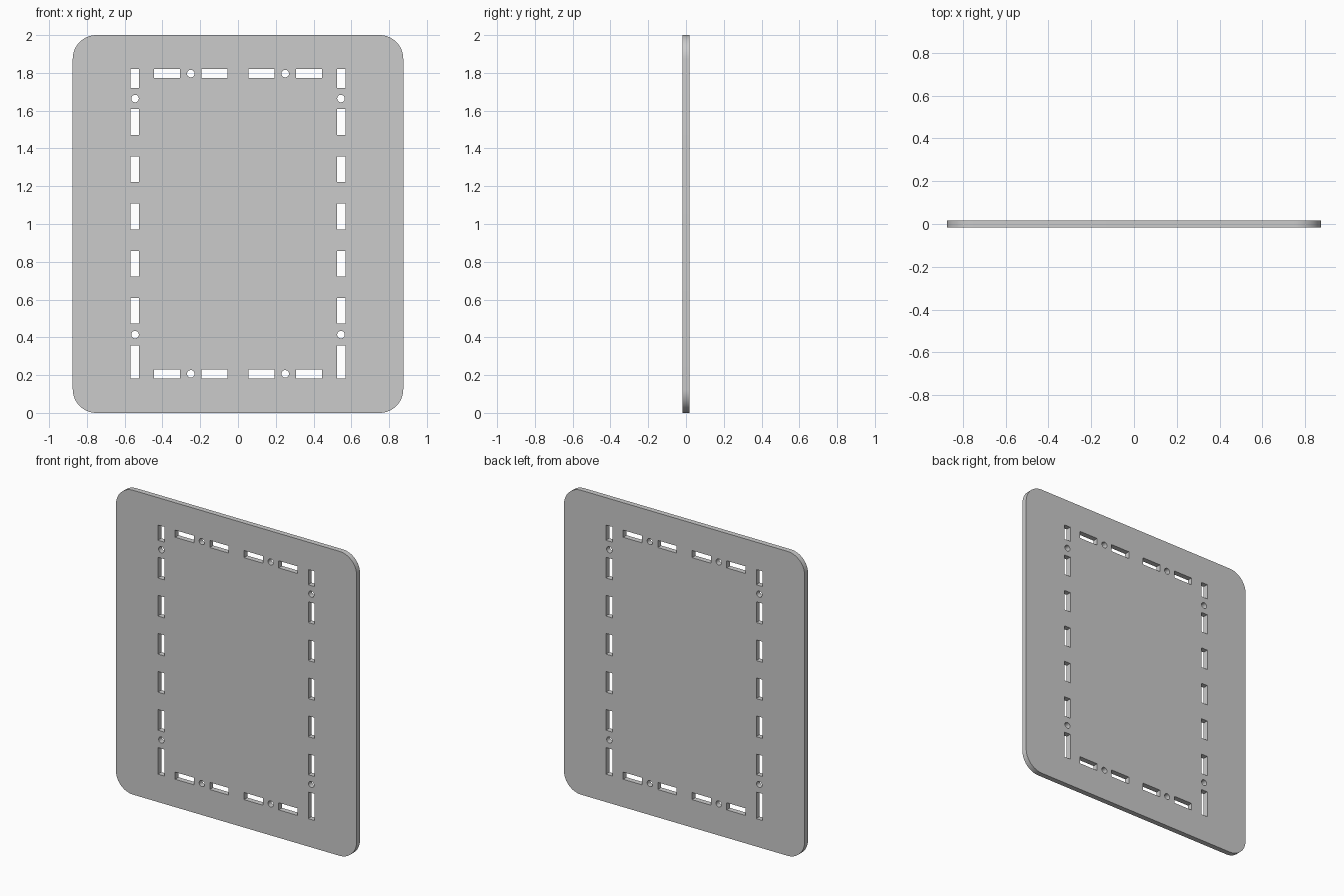
import bpy, bmesh
from math import sin, cos, pi

if "Cube" in bpy.data.objects:
    bpy.data.objects.remove(bpy.data.objects["Cube"])

W, H, T, R = 0.875, 2.0, 0.035, 0.125   # half width, height, thickness, corner radius

curve = bpy.data.curves.new("plate_profile", 'CURVE')
curve.dimensions = '2D'
curve.fill_mode = 'BOTH'
curve.extrude = T / 2


def loop(points):
    s = curve.splines.new('POLY')
    s.points.add(len(points) - 1)
    for p, (x, z) in zip(s.points, points):
        p.co = (x, z, 0, 1)
    s.use_cyclic_u = True


def arc(cx, cz, r, a0, a1, n):
    return [(cx + r * cos(a0 + (a1 - a0) * i / n),
             cz + r * sin(a0 + (a1 - a0) * i / n)) for i in range(n + 1)]


def slot(x0, x1, z0, z1):
    for s in (1, -1):
        loop([(s * x0, z0), (s * x1, z0), (s * x1, z1), (s * x0, z1)])


def hole(x, z, r=0.02):
    for s in (1, -1):
        loop(arc(s * x, z, r, 0, 2 * pi, 24)[:-1])


# Rounded outline
outline = []
for k, (cx, cz) in enumerate([(W - R, H - R), (R - W, H - R), (R - W, R), (W - R, R)]):
    outline += arc(cx, cz, R, k * pi / 2, (k + 1) * pi / 2, 12)
loop(outline)

# Vertical slots down both sides
slot(0.523, 0.57, 1.72, 1.82)
slot(0.523, 0.57, 0.183, 0.358)
for i in range(5):
    slot(0.523, 0.57, 0.472 + 0.25 * i, 0.608 + 0.25 * i)

# Horizontal slots at top and bottom, with round screw holes
for z0, z1 in ((0.183, 0.23), (1.773, 1.82)):
    slot(0.056, 0.193, z0, z1)
    slot(0.308, 0.445, z0, z1)
    hole(0.25, (z0 + z1) / 2)
for z in (0.414, 1.664):
    hole(0.545, z)

# Turn the filled profile into a clean upright plate
tmp = bpy.data.objects.new("profile_helper", curve)
bpy.context.collection.objects.link(tmp)
mesh = bpy.data.meshes.new_from_object(tmp.evaluated_get(bpy.context.evaluated_depsgraph_get()))
bpy.data.objects.remove(tmp)

bm = bmesh.new()
bm.from_mesh(mesh)
bmesh.ops.remove_doubles(bm, verts=bm.verts, dist=1e-5)
for v in bm.verts:
    x, z, y = v.co
    v.co = (x, -y, z)
bmesh.ops.recalc_face_normals(bm, faces=bm.faces)
bm.to_mesh(mesh)
bm.free()

plate = bpy.data.objects.new("slotted_plate", mesh)
bpy.context.collection.objects.link(plate)
bpy.context.view_layer.objects.active = plate
plate.select_set(True)
bpy.ops.object.shade_smooth_by_angle()
